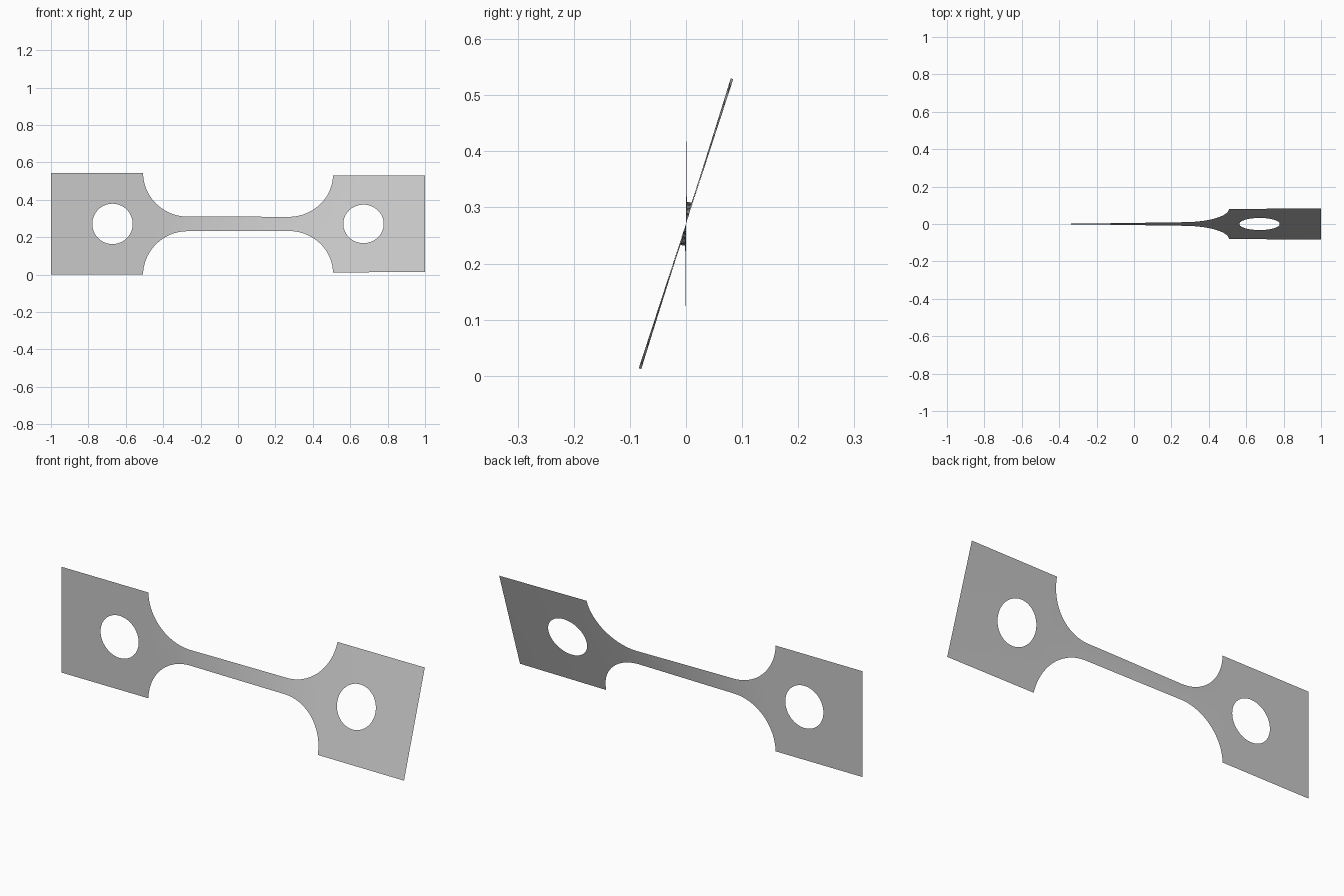
import bpy, bmesh
from math import sin, cos, pi, radians, atan2, sqrt

if "Cube" in bpy.data.objects:
    bpy.data.objects.remove(bpy.data.objects["Cube"])

END, SHOULDER, NECK_END = 1.0, 0.508, 0.27
HALF, NECK = 0.271, 0.039
HOLE_X, HOLE_R = 0.671, 0.108
RADIUS = SHOULDER - NECK_END
TWIST_NECK, TWIST_END = radians(17.1), radians(18.1)

grey = bpy.data.materials.new("light_grey_metal")
grey.use_nodes = True
colour = (0.58, 0.58, 0.58, 1)
grey.diffuse_color = colour
grey.node_tree.nodes["Principled BSDF"].inputs["Base Color"].default_value = colour


def half_height(x):
    """Half height of the strip: straight neck, then a round fillet."""
    d = min(max(abs(x) - NECK_END, 0), RADIUS)
    return min(NECK + RADIUS - sqrt(RADIUS ** 2 - d ** 2), HALF)


# Stations along the neck, closer together on the fillets
fillet = [NECK_END + RADIUS * sin(i / 24 * pi / 2) for i in range(1, 25)]
straight = [NECK_END * (i / 16 - 1) for i in range(33)]
stations = [-x for x in reversed(fillet)] + straight + fillet

# The narrow neck takes up most of the twist
turn = [0.0]
for a, b in zip(stations, stations[1:]):
    turn.append(turn[-1] + (b - a) / half_height((a + b) / 2))


def twist_at(x):
    if x <= stations[0]:
        return 0.0
    if x >= stations[-1]:
        return TWIST_NECK + (TWIST_END - TWIST_NECK) * (x - SHOULDER) / (END - SHOULDER)
    i = max(k for k in range(len(stations) - 1) if stations[k] <= x)
    f = (x - stations[i]) / (stations[i + 1] - stations[i])
    return TWIST_NECK * (turn[i] + f * (turn[i + 1] - turn[i])) / turn[-1]


bm = bmesh.new()


def sheet(rows, closed=False):
    """Quads between rows of (x, height) points."""
    grid = [[bm.verts.new((x, 0, h)) for x, h in row] for row in rows]
    for r, s in zip(grid, grid[1:]):
        n = len(r)
        for j in range(n if closed else n - 1):
            k = (j + 1) % n
            bm.faces.new((r[j], s[j], s[k], r[k]))


# Neck with fillets
sheet([[(x, half_height(x) * (j / 4 - 1)) for j in range(9)] for x in stations])

# Grips: rings between the round hole and the rectangular outline
corners = [atan2(h, x - HOLE_X) for x in (SHOULDER, END) for h in (-HALF, HALF)]
angles = sorted([-pi + i * pi / 32 for i in range(64)] + corners)


def outline_distance(a):
    c, s = cos(a), sin(a)
    reach = [((END if c > 0 else SHOULDER) - HOLE_X) / c] if abs(c) > 1e-6 else []
    if abs(s) > 1e-6:
        reach.append(HALF / abs(s))
    return min(reach)


for side in (-1, 1):
    rings = []
    for i in range(6):
        ring = []
        for a in angles:
            d = HOLE_R + (outline_distance(a) - HOLE_R) * i / 5
            ring.append((side * (HOLE_X + d * cos(a)), d * sin(a)))
        rings.append(ring)
    sheet(rings, closed=True)

# Twist the sheet about its long axis
bmesh.ops.remove_doubles(bm, verts=bm.verts, dist=0.0005)
for v in bm.verts:
    t, h = twist_at(v.co.x), v.co.z
    v.co.y, v.co.z = h * sin(t), HALF + h * cos(t)
bmesh.ops.recalc_face_normals(bm, faces=bm.faces)
for f in bm.faces:
    f.smooth = True
    # All faces look towards the front
    if f.normal.y > 0:
        f.normal_flip()

mesh = bpy.data.meshes.new("twisted_test_strip")
bm.to_mesh(mesh)
bm.free()
mesh.materials.append(grey)
strip = bpy.data.objects.new("twisted_test_strip", mesh)
bpy.context.collection.objects.link(strip)
